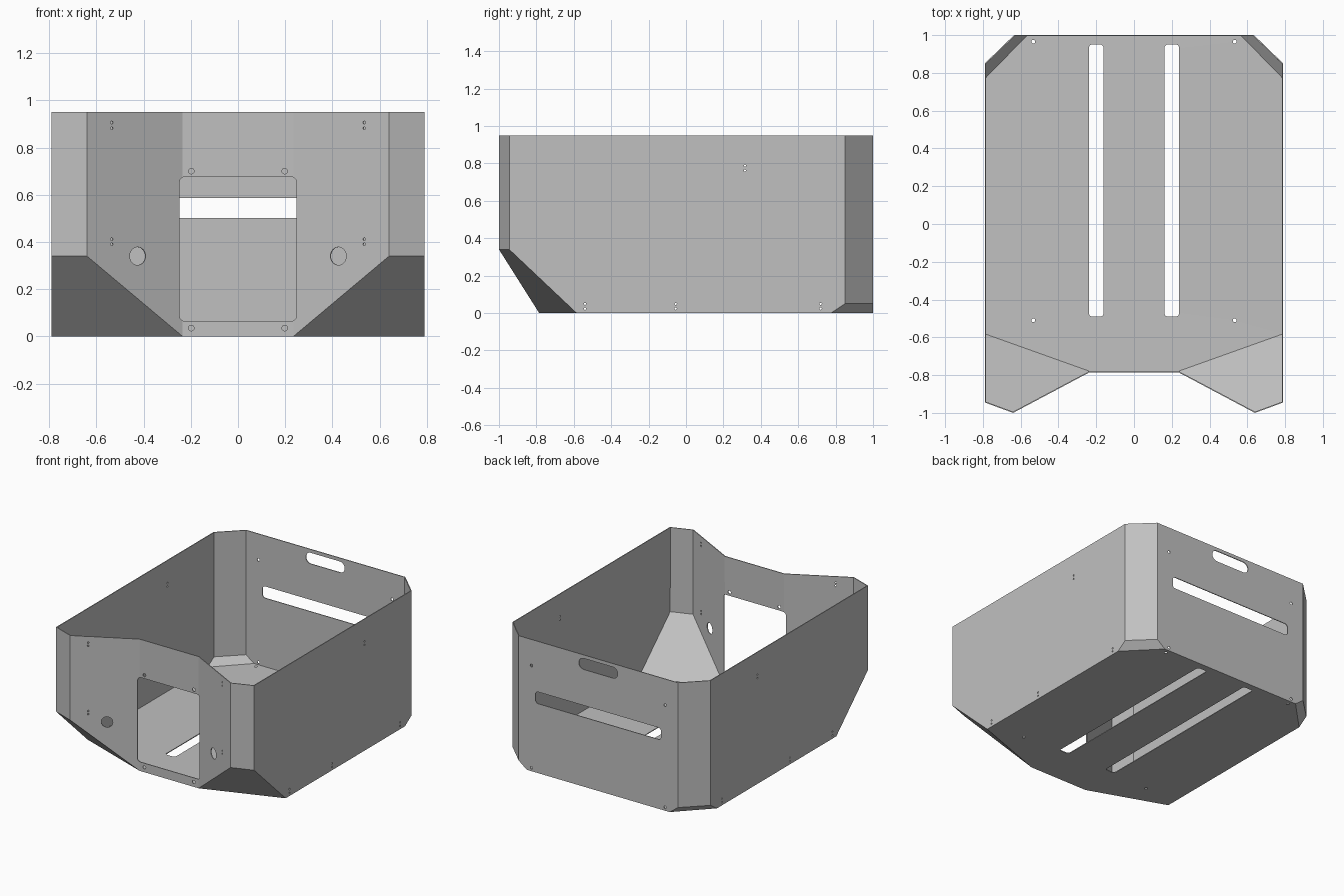
import bpy, bmesh, math
from mathutils import Vector

if "Cube" in bpy.data.objects:
    bpy.data.objects.remove(bpy.data.objects["Cube"], do_unlink=True)

TOP = 0.95
THICK = 0.006
X, Y, Z = Vector((1, 0, 0)), Vector((0, 1, 0)), Vector((0, 0, 1))

metal = bpy.data.materials.new("light grey metal")
metal.use_nodes = True
grey = (0.53, 0.53, 0.53, 1)
metal.diffuse_color = grey
metal.node_tree.nodes["Principled BSDF"].inputs["Base Color"].default_value = grey


def make_object(name, bm):
    mesh = bpy.data.meshes.new(name)
    bm.to_mesh(mesh)
    bm.free()
    obj = bpy.data.objects.new(name, mesh)
    bpy.context.collection.objects.link(obj)
    return obj


def mirrored(points):
    """Closed outline across x = 0 from its left half."""
    return points + [(-x, y, z) for x, y, z in reversed(points)]


# Corner points of the left half, front to back
f0, f0_top = (0.235, -0.785, 0), (0.235, -0.785, TOP)
f1, f1_top = (0.64, -1, 0.34), (0.64, -1, TOP)
f2, f2_top = (0.79, -0.945, 0.34), (0.79, -0.945, TOP)
floor_front = (0.79, -0.585, 0)
floor_side = (0.79, 0.775, 0)
floor_back = (0.57, 1, 0)
b1, b1_top = (0.79, 0.85, 0.05), (0.79, 0.85, TOP)
b2, b2_top = (0.635, 1, 0.05), (0.635, 1, TOP)

panels = [
    mirrored([f0, floor_front, floor_side, floor_back]),  # floor
    mirrored([f0, f0_top]),                               # front centre
    mirrored([floor_back, b2, b2_top]),                   # back wall
]
half = [
    [f0, f1, f1_top, f0_top],                             # angled front
    [f1, f2, f2_top, f1_top],                             # front corner
    [f0, floor_front, f2, f1],                            # front underside bevel
    [floor_front, floor_side, b1, b1_top, f2_top, f2],    # side wall
    [b1, b2, b2_top, b1_top],                             # back corner
    [floor_side, floor_back, b2, b1],                     # back underside bevel
]
for panel in half:
    panels += [panel, [(-x, y, z) for x, y, z in panel]]

# Folded sheet
bm = bmesh.new()
for panel in panels:
    bm.faces.new([bm.verts.new(p) for p in panel])
bmesh.ops.remove_doubles(bm, verts=bm.verts, dist=0.0005)
bmesh.ops.recalc_face_normals(bm, faces=bm.faces)
floor = min(bm.faces, key=lambda f: f.calc_center_median().z)
if floor.normal.z > 0:
    bmesh.ops.reverse_faces(bm, faces=bm.faces)
tray = make_object("folded_tray", bm)
tray.data.materials.append(metal)

# Cutters for the openings
cut = bmesh.new()


def opening(centre, u, v, width, height, radius, depth=0.015, steps=5):
    """Rounded prism through the sheet, with width along u and height along v."""
    n = u.cross(v)
    outline = []
    for i, (su, sv) in enumerate([(1, 1), (-1, 1), (-1, -1), (1, -1)]):
        for k in range(steps + 1):
            a = (i + k / steps) * math.pi / 2
            pu = su * (width / 2 - radius) + radius * math.cos(a)
            pv = sv * (height / 2 - radius) + radius * math.sin(a)
            p = u * pu + v * pv
            if not outline or (p - outline[-1]).length > 1e-5:
                outline.append(p)
    if (outline[0] - outline[-1]).length < 1e-5:
        outline.pop()
    c = Vector(centre)
    low = [cut.verts.new(c + p - n * depth) for p in outline]
    high = [cut.verts.new(c + p + n * depth) for p in outline]
    cut.faces.new(low[::-1])
    cut.faces.new(high)
    for i in range(len(low)):
        j = (i + 1) % len(low)
        cut.faces.new([low[i], low[j], high[j], high[i]])


def hole(centre, u, v, radius, steps=3):
    opening(centre, u, v, 2 * radius, 2 * radius, radius, steps=steps)


# Front window, back slot and hand grip
opening((0, -0.79, 0.37), X, Z, 0.494, 0.61, 0.02, depth=0.04)
opening((0, 1, 0.543), X, Z, 1.0, 0.085, 0.02)
opening((0, 1, 0.885), X, Z, 0.31, 0.08, 0.0399, steps=8)

for s in (1, -1):
    # Floor slots and screw holes
    opening((s * 0.2, 0.23, 0), X, Y, 0.078, 1.44, 0.018)
    for y in (0.965, -0.51):
        hole((s * 0.533, y, 0), X, Y, 0.01)
    # Screw holes around the window and on the back wall
    for z in (0.035, 0.7):
        hole((s * 0.198, -0.785, z), X, Z, 0.012)
    for z in (0.024, 0.762):
        hole((s * 0.533, 1, z), X, Z, 0.01)
    # Cable hole and rivet pairs in the angled front
    slope = (Vector(f1_top) - Vector(f0_top)).normalized()
    along = Vector((s * slope.x, slope.y, 0))

    def front_y(x):
        return f0[1] + (x - f0[0]) * slope.y / slope.x

    hole((s * 0.425, front_y(0.425), 0.34), along, Z, 0.038, steps=8)
    for z in (0.39, 0.412, 0.882, 0.906):
        hole((s * 0.535, front_y(0.535), z), along, Z, 0.006)
    # Rivet pairs in the side walls
    for y, z in ((-0.54, 0.023), (-0.055, 0.023), (0.72, 0.023), (0.315, 0.762)):
        for dz in (0, 0.026):
            hole((s * 0.79, y, z + dz), Y, Z, 0.006)

bmesh.ops.recalc_face_normals(cut, faces=cut.faces)
cutter = make_object("opening_cutters", cut)
cutter.hide_render = True

# Give the sheet its thickness inward, then cut the openings
solid = tray.modifiers.new("sheet thickness", "SOLIDIFY")
solid.thickness = THICK
solid.offset = -1
solid.use_even_offset = True
cuts = tray.modifiers.new("openings", "BOOLEAN")
cuts.operation = "DIFFERENCE"
cuts.solver = "EXACT"
cuts.object = cutter

bpy.context.view_layer.objects.active = tray
tray.select_set(True)
for name in ("sheet thickness", "openings"):
    bpy.ops.object.modifier_apply(modifier=name)
bpy.data.objects.remove(cutter, do_unlink=True)
